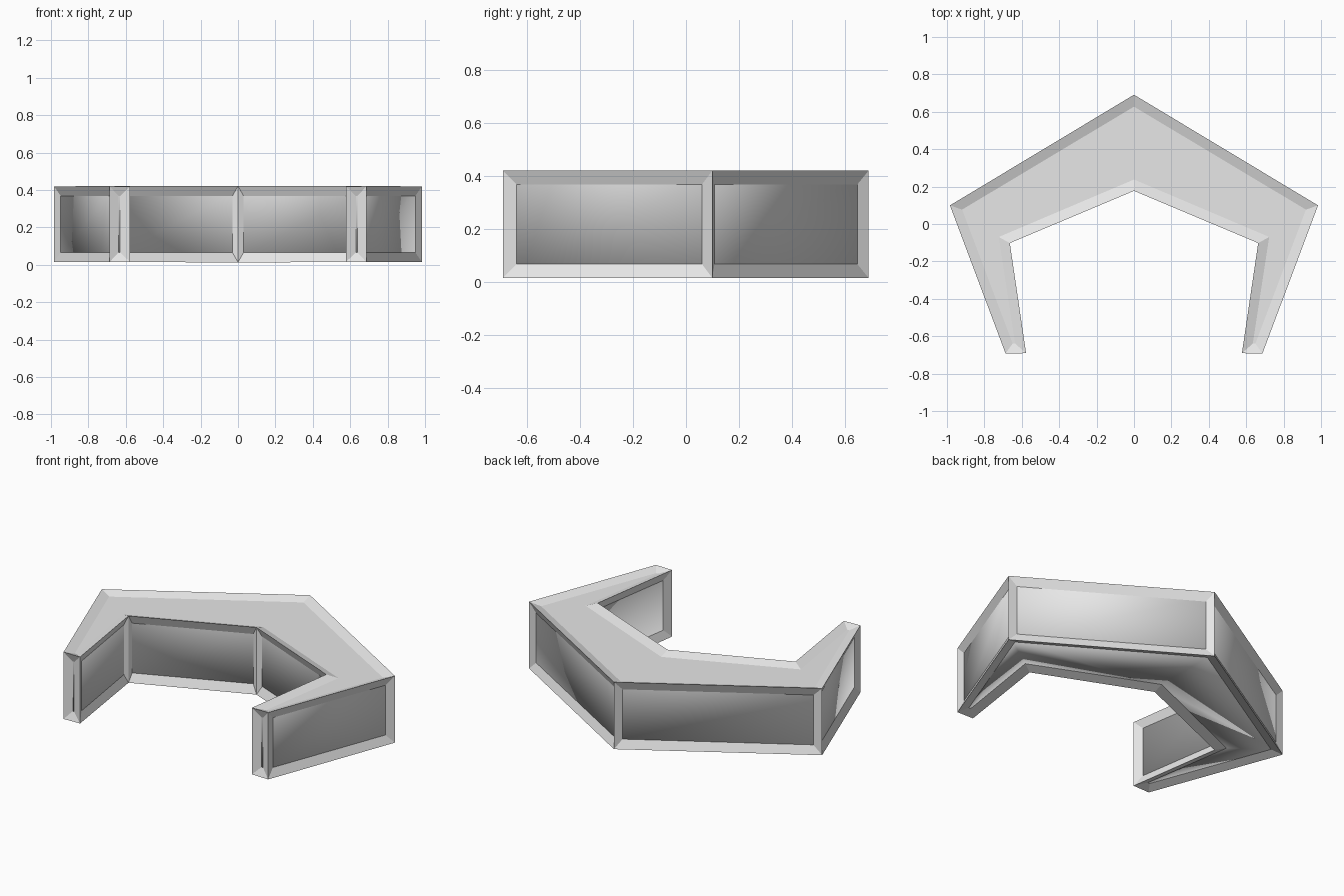
import bpy
import bmesh

cube = bpy.data.objects.get("Cube")
if cube:
    bpy.data.objects.remove(cube)

HEIGHT = 0.435
TRIM = 0.0325   # half thickness of the edge trim

# Outer plan of the trim, right half, from the back corner to the leg tip
outer = [(0, 0.705), (1, 0.105), (0.695, -0.705)]
inner = [(0, 0.165), (0.65, -0.11), (0.56, -0.705)]


def mirrored(points):
    return [(-x, y) for x, y in points[:0:-1]] + points


def material(name, colour):
    mat = bpy.data.materials.new(name)
    mat.use_nodes = True
    mat.diffuse_color = colour
    mat.node_tree.nodes["Principled BSDF"].inputs["Base Color"].default_value = colour
    return mat


def add_object(name, mesh):
    obj = bpy.data.objects.new(name, mesh)
    bpy.context.collection.objects.link(obj)
    return obj


grey = material("light_grey", (0.8, 0.8, 0.8, 1))

# Solid bent wall raised from its plan
bm = bmesh.new()
plan = mirrored(inner) + mirrored(outer)[::-1]
base = bm.faces.new([bm.verts.new((x, y, 0)) for x, y in plan])
result = bmesh.ops.extrude_face_region(bm, geom=[base], use_keep_orig=True)
lifted = [v for v in result["geom"] if isinstance(v, bmesh.types.BMVert)]
bmesh.ops.translate(bm, verts=lifted, vec=(0, 0, HEIGHT))
bmesh.ops.recalc_face_normals(bm, faces=bm.faces[:])
bm.normal_update()

# Draw the wall in so that the trim around it ends on the plan
offsets = {v: v.normal * v.calc_shell_factor() * TRIM for v in bm.verts}
rim = max(abs(o.z) for o in offsets.values())
for v, offset in offsets.items():
    v.co.x -= offset.x
    v.co.y -= offset.y
    v.co.z += -rim if v.co.z > HEIGHT / 2 else rim
bm.normal_update()

# Trim along every edge, flat shaded
trim_mesh = bpy.data.meshes.new("edge_trim")
bm.to_mesh(trim_mesh)
trim_mesh.materials.append(grey)
trim = add_object("edge_trim", trim_mesh)
wire = trim.modifiers.new("trim", "WIREFRAME")
wire.thickness = TRIM * 2
wire.offset = 0
wire.use_even_offset = True
wire.use_replace = True

# Wall with soft sides and underside, and a crisp flat top
for f in bm.faces:
    f.smooth = f.normal.z < 0.5
    if not f.smooth:
        for e in f.edges:
            e.smooth = False
wall_mesh = bpy.data.meshes.new("bent_wall")
bm.to_mesh(wall_mesh)
bm.free()
wall_mesh.materials.append(grey)
add_object("bent_wall", wall_mesh)
